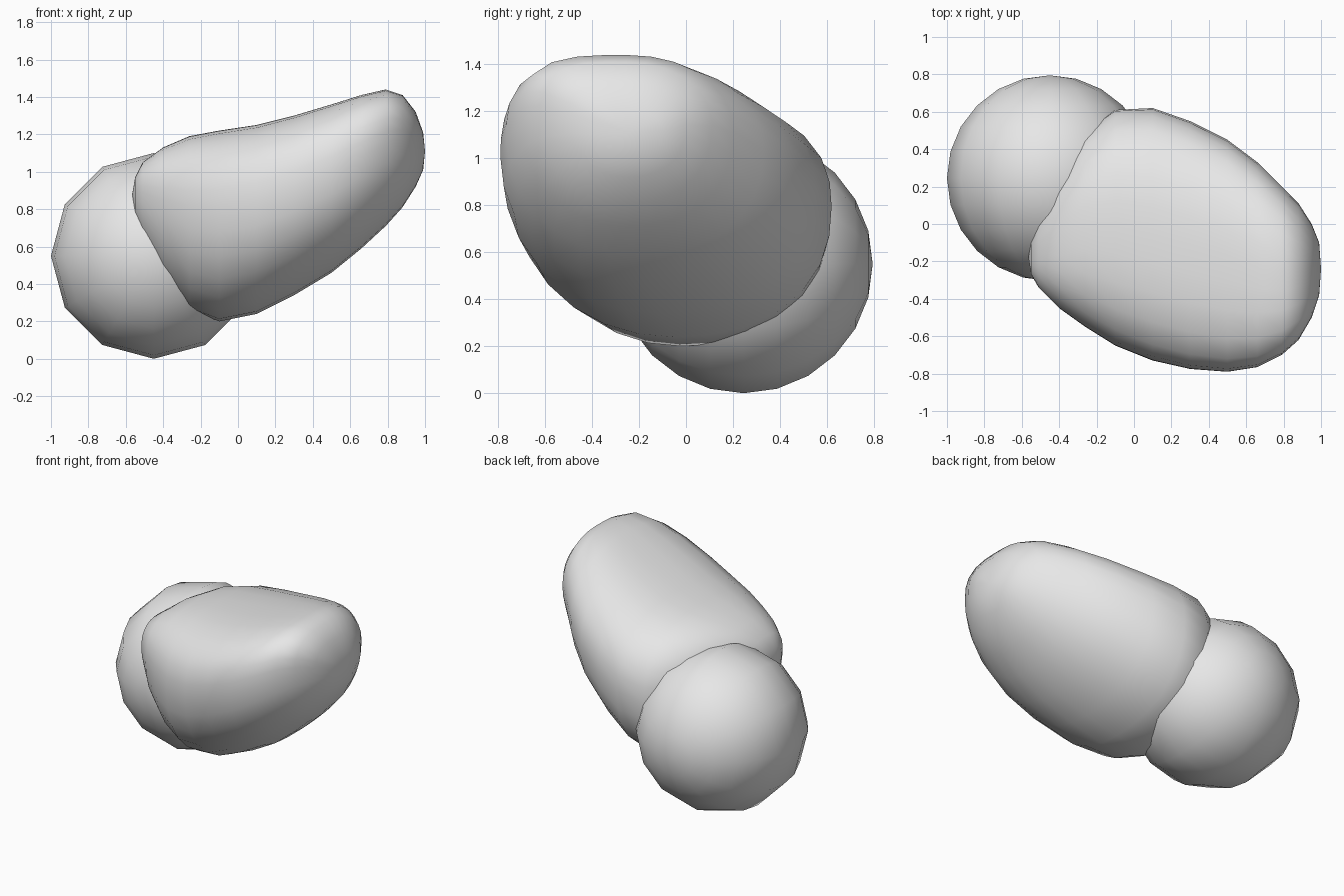
import bpy, bmesh, math
from mathutils import Matrix

if "Cube" in bpy.data.objects:
    bpy.data.objects.remove(bpy.data.objects["Cube"], do_unlink=True)

grey = bpy.data.materials.new("plain_grey")
grey.use_nodes = True
COLOUR = (0.8, 0.8, 0.8, 1)
grey.diffuse_color = COLOUR
grey.node_tree.nodes["Principled BSDF"].inputs["Base Color"].default_value = COLOUR


def finish(bm, name):
    """Turn a bmesh into a smooth shaded object."""
    bmesh.ops.recalc_face_normals(bm, faces=bm.faces)
    for face in bm.faces:
        face.smooth = True
    mesh = bpy.data.meshes.new(name)
    bm.to_mesh(mesh)
    bm.free()
    mesh.materials.append(grey)
    obj = bpy.data.objects.new(name, mesh)
    bpy.context.collection.objects.link(obj)
    return obj


# Round ball, poles pointing front and back
bm = bmesh.new()
bmesh.ops.create_uvsphere(
    bm, u_segments=12, v_segments=12, radius=0.55,
    matrix=Matrix.Translation((-0.45, 0.245, 0.55)) @ Matrix.Rotation(math.pi / 2, 4, "X"))
finish(bm, "round_ball")

# Long rounded body: stations are x, front y, back y, bottom z, top z
STATIONS = [
    (-0.55, -0.27, -0.08, 0.76, 0.97),
    (-0.51, -0.34, 0.04, 0.64, 1.05),
    (-0.40, -0.45, 0.28, 0.43, 1.13),
    (-0.26, -0.55, 0.50, 0.26, 1.19),
    (-0.10, -0.65, 0.61, 0.20, 1.22),
    (0.10, -0.73, 0.62, 0.24, 1.25),
    (0.30, -0.775, 0.55, 0.34, 1.30),
    (0.50, -0.79, 0.45, 0.46, 1.36),
    (0.66, -0.765, 0.33, 0.59, 1.41),
    (0.79, -0.70, 0.20, 0.71, 1.44),
    (0.88, -0.62, 0.11, 0.81, 1.41),
    (0.95, -0.50, 0.00, 0.92, 1.32),
    (0.99, -0.38, -0.10, 1.01, 1.21),
]
SIDES = 28


def section(x, front, back, low, high):
    """Rounded outline, fuller at the upper front and softer at the upper back."""
    t = (x + 0.57) / 1.57
    points = []
    for i in range(SIDES):
        a = math.tau * i / SIDES
        c, s = math.cos(a), math.sin(a)
        upper, rear = s > 0, c > 0
        if upper:
            power = 2.7 - 0.7 * t if rear else 2.6 + t
        else:
            power = 2.3 if rear else 2.05
        scale = (abs(c) ** power + abs(s) ** power) ** (-1 / power)
        side = low + (high - low) * (0.575 - 0.025 * c)
        y = (front + back) / 2 + (back - front) / 2 * c * scale
        z = side + s * scale * ((high - side) if upper else (side - low))
        points.append((x, y, z))
    return points


bm = bmesh.new()
rings = [[bm.verts.new(p) for p in section(*st)] for st in STATIONS]
for r, q in zip(rings, rings[1:]):
    for i in range(SIDES):
        j = (i + 1) % SIDES
        bm.faces.new((r[i], r[j], q[j], q[i]))
tips = (((-0.565, -0.18, 0.88), rings[0]), ((1.0, -0.24, 1.11), rings[-1]))
for tip, ring in tips:
    v = bm.verts.new(tip)
    for i in range(SIDES):
        bm.faces.new((v, ring[i], ring[(i + 1) % SIDES]))
finish(bm, "long_body")
